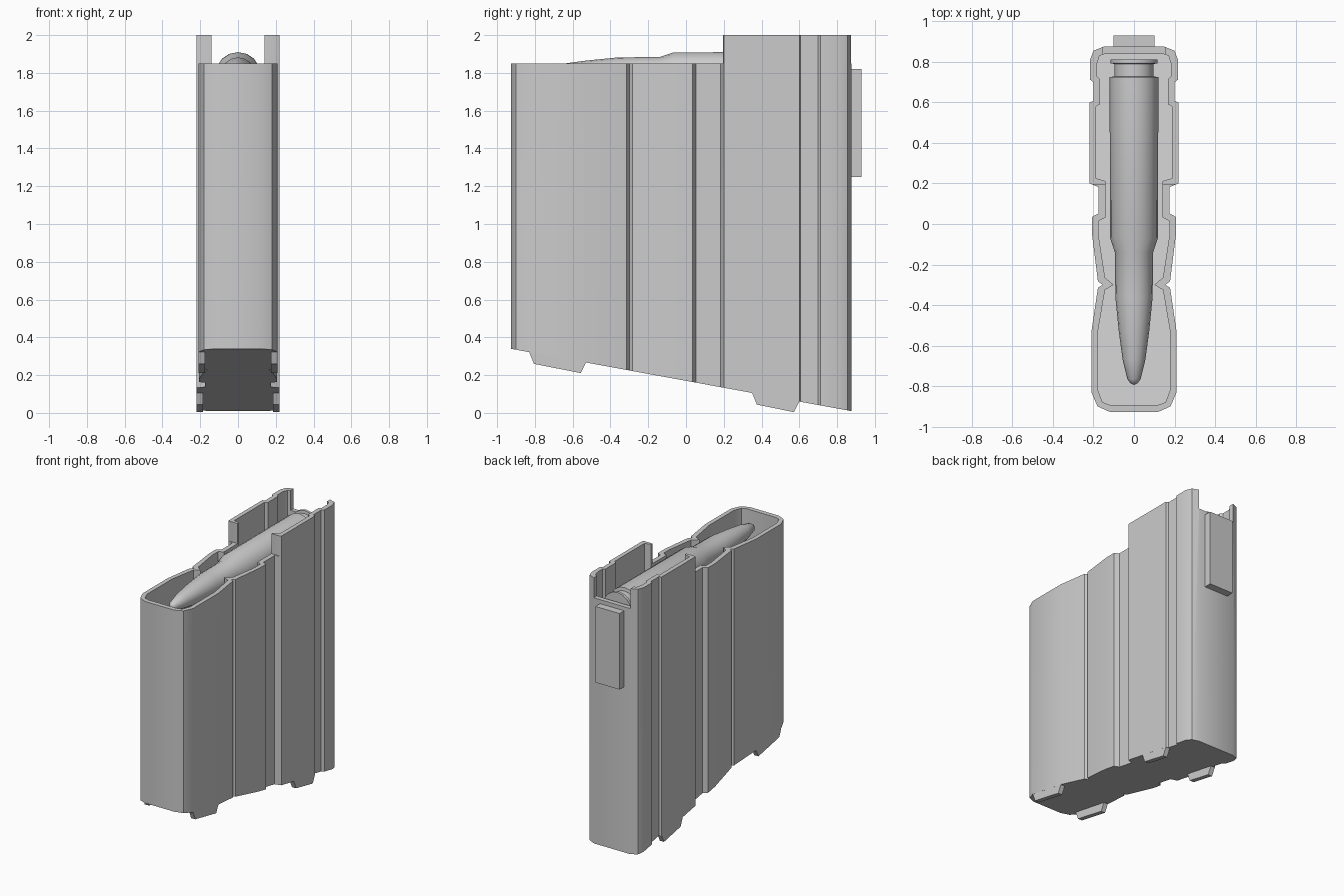
import bpy, bmesh, math

if "Cube" in bpy.data.objects:
    bpy.data.objects.remove(bpy.data.objects["Cube"])


def make(name, bm, angle=None):
    bmesh.ops.recalc_face_normals(bm, faces=bm.faces[:])
    me = bpy.data.meshes.new(name)
    bm.to_mesh(me)
    bm.free()
    ob = bpy.data.objects.new(name, me)
    bpy.context.collection.objects.link(ob)
    if angle:
        smooth(ob, angle)
    return ob


def activate(ob):
    bpy.ops.object.select_all(action='DESELECT')
    ob.select_set(True)
    bpy.context.view_layer.objects.active = ob


def smooth(ob, angle):
    activate(ob)
    bpy.ops.object.shade_smooth_by_angle(angle=math.radians(angle))


def box(name, x0, x1, y0, y1, z0, z1):
    bm = bmesh.new()
    bmesh.ops.create_cube(bm, size=1)
    for v in bm.verts:
        v.co = ((x0 + x1) / 2 + v.co.x * (x1 - x0),
                (y0 + y1) / 2 + v.co.y * (y1 - y0),
                (z0 + z1) / 2 + v.co.z * (z1 - z0))
    return make(name, bm)


def slope(y):
    return 0.34 - 0.183 * (y + 0.93)


# Right half outlines of the casing, front to back
OUTER = [(.12, -.927), (.18, -.90), (.21, -.83), (.21, -.53), (.178, -.315), (.155, -.30),
         (.178, -.283), (.207, -.05), (.207, .035), (.175, .052), (.175, .182), (.219, .20),
         (.219, .60), (.20, .607), (.20, .70), (.217, .712), (.217, .81), (.20, .855), (.15, .875)]
INNER = [(.12, -.892), (.155, -.88), (.178, -.82), (.178, -.53), (.143, -.325), (.10, -.30),
         (.143, -.265), (.175, -.055), (.175, .015), (.14, .032), (.14, .212), (.187, .225),
         (.187, .58), (.167, .592), (.167, .712), (.183, .73), (.183, .79), (.17, .83), (.14, .84)]


def mirrored(half):
    return half + [(-x, y) for x, y in reversed(half)]


# Hollow casing with sloping floor
bm = bmesh.new()
rings = []
for outline, lift in ((OUTER, 0), (INNER, 0.03)):
    pts = mirrored(outline)
    rings.append([bm.verts.new((x, y, slope(y) + lift)) for x, y in pts])
    rings.append([bm.verts.new((x, y, 2)) for x, y in pts])
ob, ot, ib, it = rings
n = len(ob)
for a, b in ((ob, ot), (ot, it), (it, ib)):
    for i in range(n):
        j = (i + 1) % n
        bm.faces.new((a[i], a[j], b[j], b[i]))
bm.faces.new(ob)
bm.faces.new(ib)
casing = make("casing", bm)

# Lower the front rim and open the back between the feed lips
for cutter in (box("front_rim_cutter", -.5, .5, -1.2, .196, 1.85, 2.3),
               box("back_gap_cutter", -.152, .152, .76, 1.2, 1.85, 2.3)):
    mod = casing.modifiers.new("cut", 'BOOLEAN')
    mod.operation = 'DIFFERENCE'
    mod.solver = 'EXACT'
    mod.object = cutter
    activate(casing)
    bpy.ops.object.modifier_apply(modifier=mod.name)
    bpy.data.objects.remove(cutter)
smooth(casing, 40)

# Floor plate lips hanging below both sides
for label, y0, y1, xo in (("front", -.83, -.53, .21), ("back", .35, .60, .219)):
    prof = [(y0, slope(y0) + .02), (y0, slope(y0)), (y0 + .025, slope(y0) - .062),
            (y1 - .028, slope(y1) - .056), (y1, slope(y1)), (y1, slope(y1) + .02)]
    for side, s in (("right", 1), ("left", -1)):
        bm = bmesh.new()
        a = [bm.verts.new((s * (xo - .035), y, z)) for y, z in prof]
        b = [bm.verts.new((s * (xo - .0005), y, z)) for y, z in prof]
        bm.faces.new(a)
        bm.faces.new(b)
        for i in range(len(a)):
            j = (i + 1) % len(a)
            bm.faces.new((a[i], a[j], b[j], b[i]))
        make(f"{label}_{side}_floor_lip", bm)

# Catch block on the back
box("back_catch", -.10, .10, .86, .93, 1.25, 1.82)

# Top round: profile (y, radius) lathed about the y axis
ROUND = [(-.795, 0), (-.785, .018), (-.765, .033), (-.67, .056), (-.53, .075), (-.36, .092),
         (-.14, .094), (-.065, .119), (.725, .12), (.728, .096), (.79, .096), (.792, .116),
         (.812, .116), (.812, 0)]
bm = bmesh.new()
vs = [bm.verts.new((0, y, 1.79 + r)) for y, r in ROUND]
es = [bm.edges.new(p) for p in zip(vs, vs[1:])]
bmesh.ops.spin(bm, geom=vs + es, cent=(0, 0, 1.79), axis=(0, 1, 0),
               angle=math.tau, steps=16)
bmesh.ops.remove_doubles(bm, verts=bm.verts[:], dist=.0005)
make("top_round", bm, 30)
